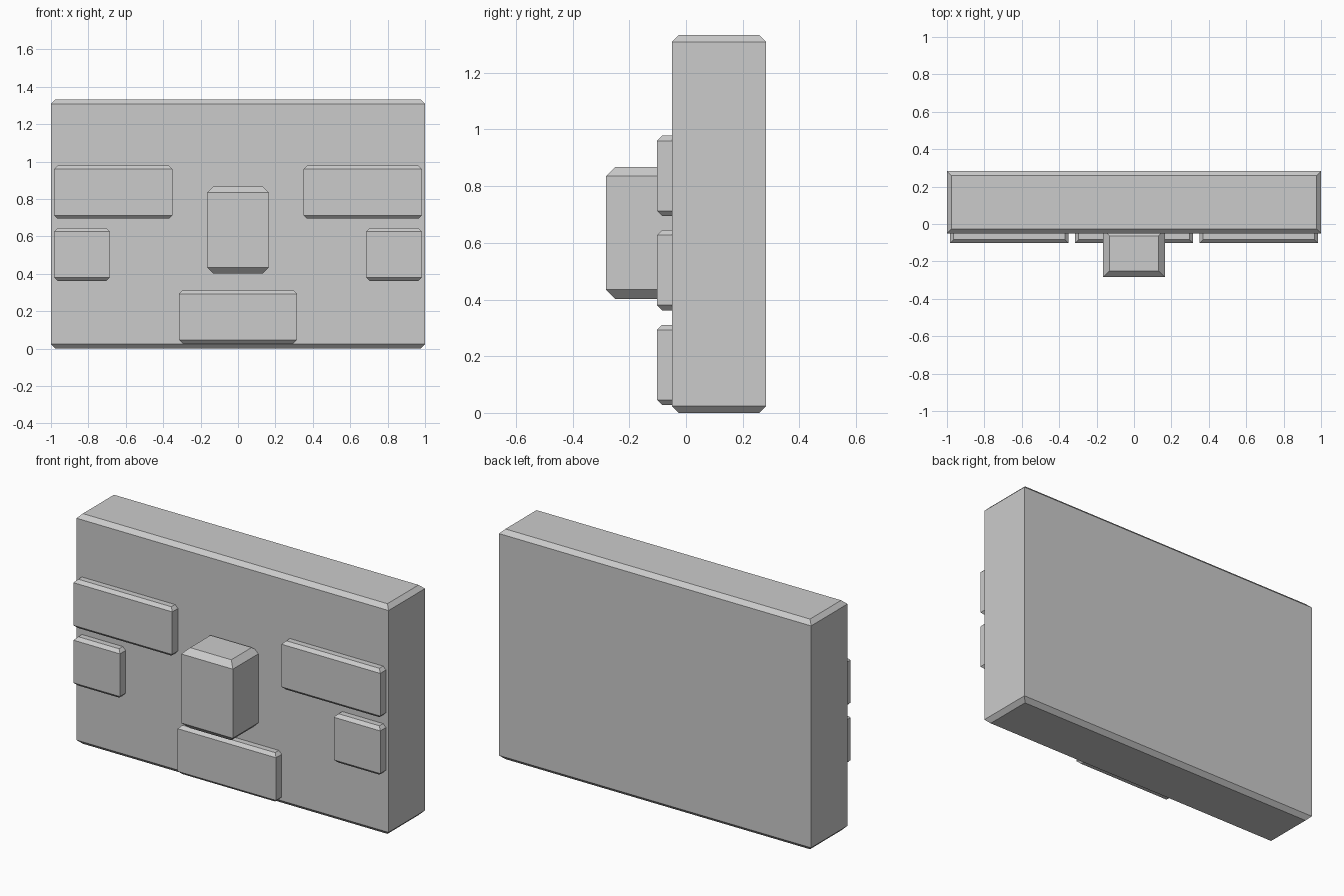
import bpy, bmesh

if "Cube" in bpy.data.objects:
    bpy.data.objects.remove(bpy.data.objects["Cube"])


def block(name, x0, x1, y0, y1, z0, z1, c):
    """Box whose top and bottom rims are chamfered, vertical edges sharp."""
    bm = bmesh.new()
    rings = []
    for z, i in ((z0, c), (z0 + c, 0), (z1 - c, 0), (z1, c)):
        rings.append([bm.verts.new(p) for p in (
            (x0 + i, y0 + i, z), (x1 - i, y0 + i, z),
            (x1 - i, y1 - i, z), (x0 + i, y1 - i, z))])
    bm.faces.new(rings[0][::-1])
    bm.faces.new(rings[-1])
    for a, b in zip(rings, rings[1:]):
        for k in range(4):
            n = (k + 1) % 4
            bm.faces.new((a[k], a[n], b[n], b[k]))
    mesh = bpy.data.meshes.new(name)
    bm.to_mesh(mesh)
    bm.free()
    obj = bpy.data.objects.new(name, mesh)
    bpy.context.collection.objects.link(obj)
    return obj


# Main wall slab
block("wall_slab", -1, 1, -0.05, 0.283, 0, 1.333, 0.024)

# Large protruding stone in the middle
block("centre_stone", -0.165, 0.165, -0.283, -0.03, 0.402, 0.868, 0.033)

# Raised bricks on the front face
FRONT, BACK, CH = -0.102, -0.03, 0.018
block("lower_brick", -0.315, 0.315, FRONT, BACK, 0.028, 0.311, CH)
for side, s in (("left", -1), ("right", 1)):
    for name, inner, z0, z1 in (("long_brick", 0.35, 0.695, 0.978),
                                ("short_brick", 0.685, 0.362, 0.645)):
        xa, xb = sorted((s * inner, s * 0.983))
        block(f"{name}_{side}", xa, xb, FRONT, BACK, z0, z1, CH)
